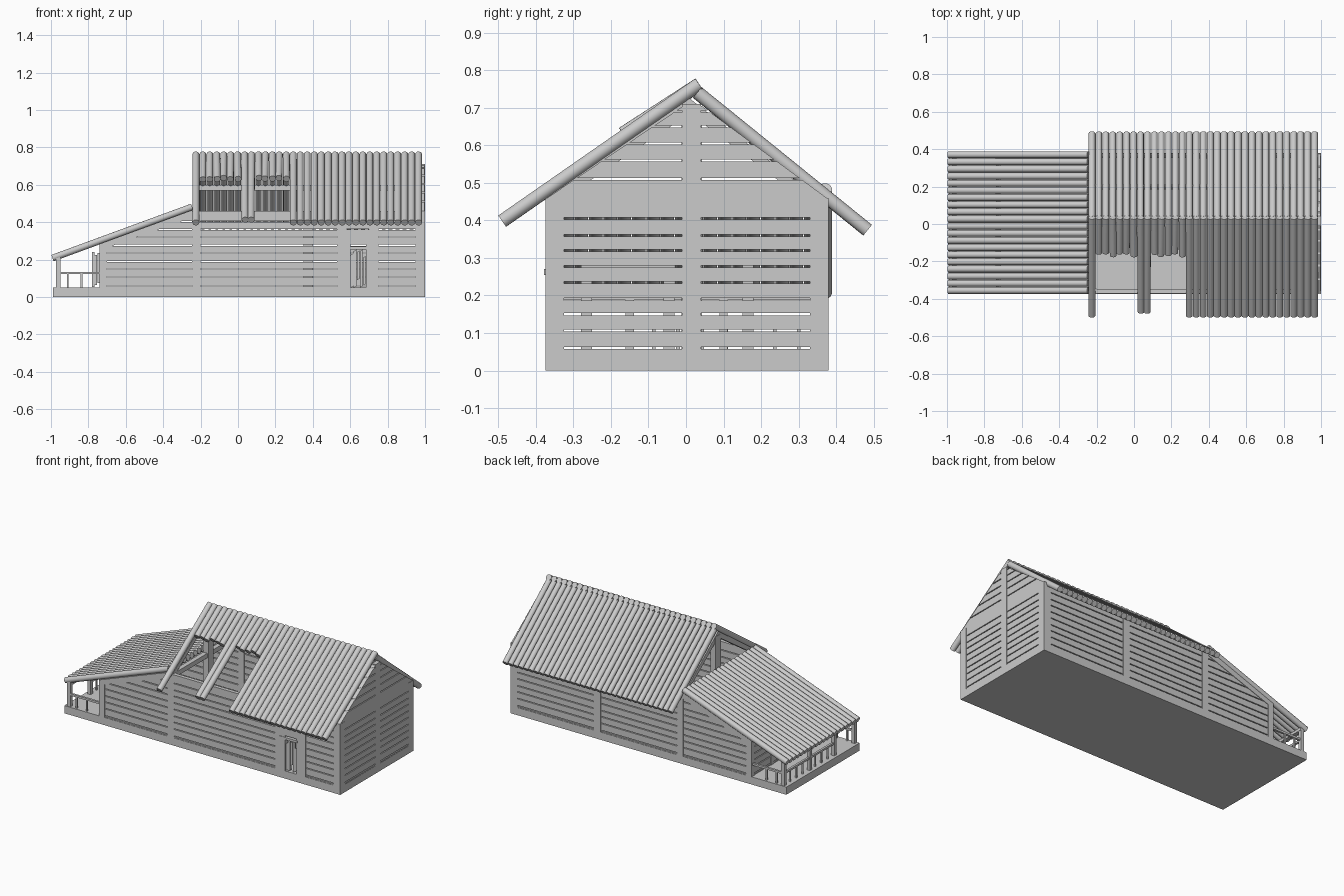
import bpy, bmesh, math, random
from mathutils import Vector

if "Cube" in bpy.data.objects:
    bpy.data.objects.remove(bpy.data.objects["Cube"])

random.seed(4)
GAP = 0.0028
LEVELS = [0.05, 0.06, 0.107, 0.15, 0.19, 0.235, 0.277, 0.32, 0.36, 0.405, 0.46]


def finish(name, bm, smooth=False):
    bmesh.ops.recalc_face_normals(bm, faces=bm.faces)
    me = bpy.data.meshes.new(name)
    bm.to_mesh(me)
    bm.free()
    ob = bpy.data.objects.new(name, me)
    bpy.context.collection.objects.link(ob)
    if smooth:
        bpy.context.view_layer.objects.active = ob
        ob.select_set(True)
        bpy.ops.object.shade_smooth_by_angle(angle=math.radians(40))
        ob.select_set(False)


def prism(bm, pts, axis, a, b):
    """Extrude a (horizontal, z) outline along x or y from a to b."""
    def at(p, t):
        return (t, p[0], p[1]) if axis == 'x' else (p[0], t, p[1])
    lo = [bm.verts.new(at(p, a)) for p in pts]
    hi = [bm.verts.new(at(p, b)) for p in pts]
    n = len(pts)
    bm.faces.new(lo)
    bm.faces.new(hi[::-1])
    for i in range(n):
        bm.faces.new((lo[i], lo[(i + 1) % n], hi[(i + 1) % n], hi[i]))


def box(bm, x0, x1, y0, y1, z0, z1):
    prism(bm, [(x0, z0), (x1, z0), (x1, z1), (x0, z1)], 'y', y0, y1)


def log(bm, p, q, r=0.0185, sides=12):
    p, q = Vector(p), Vector(q)
    d = (q - p).normalized()
    u = d.orthogonal().normalized()
    v = d.cross(u)
    rings = [[bm.verts.new(c + r * (math.cos(k * math.tau / sides) * u + math.sin(k * math.tau / sides) * v))
              for k in range(sides)] for c in (p, q)]
    bm.faces.new(rings[0])
    bm.faces.new(rings[1][::-1])
    for k in range(sides):
        j = (k + 1) % sides
        bm.faces.new((rings[0][k], rings[0][j], rings[1][j], rings[1][k]))


def planks(bm, axis, a, b, left, right, levels):
    """Stacked boards with gaps; left(z) and right(z) limit each board."""
    for i, (z0, z1) in enumerate(zip(levels, levels[1:])):
        z0 += GAP if i else 0
        z1 -= GAP if i < len(levels) - 2 else 0
        if right(z0) - left(z0) > 0.01:
            prism(bm, [(left(z0), z0), (right(z0), z0),
                       (max(right(z1), left(z1) + 0.002), z1), (left(z1), z1)], axis, a, b)


def const(v):
    return lambda z: v


# foundation and floor
bm = bmesh.new()
box(bm, -0.99, 1.0, -0.375, 0.38, 0, 0.05)
finish("foundation", bm)

# long walls of the main hall and the lean-to
def lean_left(z):
    return max(-0.72, -0.74 + (z - 0.28) / 0.366)

for name, y0, y1, s in (("front_wall", -0.375, -0.345, 1), ("back_wall", 0.35, 0.38, -1)):
    bm = bmesh.new()
    p0, p1 = y0 + 0.003, y1 - 0.003
    posts = [-0.245, 0.95] + ([0.53, 0.70] if s > 0 else [0.35])
    for x in posts:
        box(bm, x, x + (0.05 if x > 0 else 0.045), y0, y1, 0.05, 0.46)
    edges = [(-0.2, 0.53), (0.75, 0.95)] if s > 0 else [(-0.2, 0.35), (0.4, 0.95)]
    for a, b in edges:
        planks(bm, 'y', p0, p1, const(a), const(b), LEVELS)
    planks(bm, 'y', p0, p1, lean_left, const(-0.245), LEVELS)
    box(bm, -0.74, -0.7, y0, y1, 0.05, 0.285)
    # sloped top beam of the lean-to
    prism(bm, [(-0.74, 0.25), (-0.245, 0.425), (-0.245, 0.465), (-0.74, 0.284)], 'y', y0, y1)
    if s > 0:
        box(bm, 0.57, 0.70, y0, y1, 0.28, 0.36)
        box(bm, 0.565, 0.70, p0, p1, 0.363, 0.46)
    finish(name, bm)

# broken side door in the front wall
bm = bmesh.new()
box(bm, 0.58, 0.602, -0.375, -0.345, 0.05, 0.28)
box(bm, 0.685, 0.70, -0.375, -0.345, 0.05, 0.28)
box(bm, 0.56, 0.69, -0.378, -0.35, 0.255, 0.27)
for i, (lo, hi) in enumerate([(0.05, 0.235), (0.05, 0.255), (0.09, 0.25), (0.05, 0.255), (0.06, 0.22)]):
    x = 0.602 + i * 0.0165
    prism(bm, [(x, lo), (x + 0.0145, lo + 0.008), (x + 0.0145, hi), (x, hi - 0.01)], 'y', -0.366, -0.352)
finish("side_door", bm)

# east gable wall
def g_left(z):
    return -0.37 + max(0, z - 0.46) * 1.48

def g_right(z):
    return 0.375 - max(0, z - 0.46) * 1.36

bm = bmesh.new()
GABLE = [0.46, 0.51, 0.56, 0.605, 0.65, 0.69, 0.705]
for y0, y1 in ((-0.375, -0.325), (-0.01, 0.04), (0.33, 0.38)):
    box(bm, 0.97, 1.0, y0, y1, 0.05, 0.71 if y0 == -0.01 else 0.46)
for a, b in ((-0.325, -0.01), (0.04, 0.33)):
    planks(bm, 'x', 0.973, 0.998, const(a), const(b), LEVELS)
planks(bm, 'x', 0.973, 0.998, g_left, const(-0.01), GABLE)
planks(bm, 'x', 0.973, 0.998, const(0.04), g_right, GABLE)
finish("east_wall", bm)

# rafter pairs on the two gables (west one is open)
bm = bmesh.new()
for x in (-0.24, 0.945):
    prism(bm, [(-0.37, 0.43), (0.01, 0.685), (0.01, 0.725), (-0.37, 0.462)], 'x', x, x + 0.028)
    prism(bm, [(0.375, 0.41), (0.01, 0.685), (0.01, 0.725), (0.375, 0.44)], 'x', x, x + 0.028)
box(bm, -0.243, -0.205, -0.012, 0.042, 0.05, 0.70)
box(bm, -0.243, -0.213, -0.37, 0.37, 0.43, 0.46)
box(bm, -0.22, 0.97, 0.185, 0.21, 0.57, 0.6)
finish("roof_frame", bm)

# west wall behind the porch with its doorway
bm = bmesh.new()
for a, b in ((-0.345, -0.27), (-0.03, 0.35)):
    planks(bm, 'x', -0.737, -0.713, const(a), const(b), LEVELS[:7] + [0.283])
for y in (-0.28, -0.06, 0.15):
    box(bm, -0.74, -0.71, y, y + 0.03, 0.05, 0.283)
box(bm, -0.74, -0.71, -0.28, -0.03, 0.25, 0.285)
finish("porch_wall", bm)
bm = bmesh.new()
for i, top in enumerate((0.24, 0.225, 0.235)):
    box(bm, -0.78 + i * 0.014, -0.768 + i * 0.014, -0.275, -0.262, 0.055 + 0.01 * i, top)
finish("porch_door", bm)

# porch posts, rails and balusters
bm = bmesh.new()
for y in (-0.36, -0.15, 0.1, 0.365):
    box(bm, -0.972, -0.95, y - 0.011, y + 0.011, 0.05, 0.215)
box(bm, -0.972, -0.948, -0.37, 0.375, 0.188, 0.205)
box(bm, -0.968, -0.954, -0.15, 0.365, 0.122, 0.135)
for k in range(1, 8):
    y = -0.15 + 0.515 * k / 8
    box(bm, -0.966, -0.956, y - 0.005, y + 0.005, 0.05, 0.124)
for y in (-0.36, 0.365):
    box(bm, -0.96, -0.74, y - 0.007, y + 0.007, 0.122, 0.135)
    for x in (-0.91, -0.837):
        box(bm, x - 0.005, x + 0.005, y - 0.005, y + 0.005, 0.05, 0.124)
finish("porch_railing", bm)

# lean-to roof logs
bm = bmesh.new()
for k in range(20):
    y = -0.355 + k * 0.0382
    log(bm, (-0.992, y, 0.208), (-0.245, y, 0.482))
finish("lean_to_roof", bm, True)

# main roof logs, with a hole of broken logs in the front slope
bm_f, bm_b = bmesh.new(), bmesh.new()
ridge, eave = Vector((0, 0.035, 0.763)), Vector((0, -0.49, 0.398))
for k in range(33):
    x = -0.225 + k * 0.0372
    hole = 0 < k < 14
    off = Vector((x, 0, 0))
    end = eave.copy()
    if hole:
        t = 0.96 if k in (7, 8) else random.uniform(0.35, 0.39)
        end = ridge.lerp(eave, t)
        if k not in (7, 8):
            end.z += random.uniform(-0.005, 0.012)
        end.x += random.uniform(-0.004, 0.004)
    log(bm_f, ridge + off, end + off)
    r = 0.017 if hole else 0.0185
    log(bm_b, (x, 0.03, 0.741), (x, 0.484, 0.374), r)
finish("front_roof", bm_f, True)
finish("back_roof", bm_b, True)
